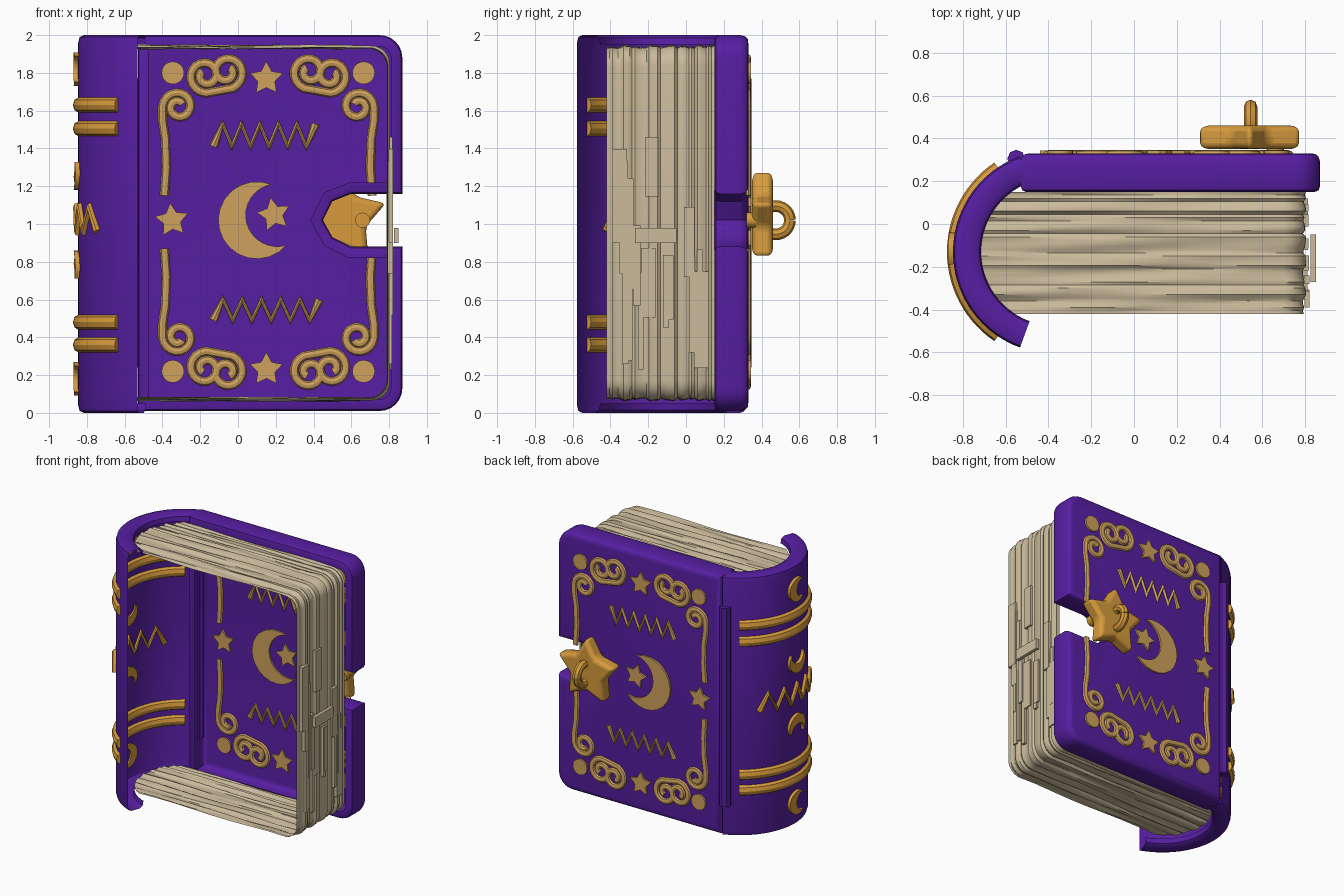
import bpy, bmesh, random
from math import sin, cos, pi, radians, sqrt
from mathutils import Vector

random.seed(4)
if "Cube" in bpy.data.objects:
    bpy.data.objects.remove(bpy.data.objects["Cube"])
parts = []


def material(name, rgb):
    m = bpy.data.materials.new(name)
    m.use_nodes = True
    m.diffuse_color = (*rgb, 1)
    m.node_tree.nodes["Principled BSDF"].inputs["Base Color"].default_value = (*rgb, 1)
    return m


PURPLE = material("purple leather", (0.095, 0.013, 0.36))
GOLD = material("clasp gold", (0.68, 0.33, 0.045))
PALE = material("pale gold", (0.62, 0.36, 0.11))
PAPER = material("paper", (0.60, 0.50, 0.33))


def add(name, mesh, mat):
    mesh.materials.clear()
    mesh.materials.append(mat)
    ob = bpy.data.objects.new(name, mesh)
    bpy.context.collection.objects.link(ob)
    parts.append(ob)
    return ob


def from_bmesh(name, bm, mat):
    bmesh.ops.recalc_face_normals(bm, faces=bm.faces)
    me = bpy.data.meshes.new(name)
    bm.to_mesh(me)
    bm.free()
    return add(name, me, mat)


def sheet(name, rows, mat, closed=False, cap=False):
    """Quads between successive rows of points."""
    bm = bmesh.new()
    vs = [[bm.verts.new(p) for p in row] for row in rows]
    for a, b in zip(vs, vs[1:]):
        for i in range(len(a) - (not closed)):
            j = (i + 1) % len(a)
            bm.faces.new((a[i], a[j], b[j], b[i]))
    if cap:
        bm.faces.new(vs[-1])
    return from_bmesh(name, bm, mat)


def plate(name, outline, place, w0, w1, mat):
    """Flat outline given thickness and placed on a surface."""
    bm = bmesh.new()
    lo, hi = [[bm.verts.new(place(u, v, w)) for u, v in outline] for w in (w0, w1)]
    bm.faces.new(lo)
    bm.faces.new(hi)
    for i in range(len(lo)):
        j = (i + 1) % len(lo)
        bm.faces.new((lo[i], lo[j], hi[j], hi[i]))
    return from_bmesh(name, bm, mat)


def tube(name, pts, r, mat):
    cu = bpy.data.curves.new(name, "CURVE")
    cu.dimensions = "3D"
    cu.bevel_depth, cu.bevel_resolution, cu.use_fill_caps = r, 2, True
    sp = cu.splines.new("POLY")
    sp.points.add(len(pts) - 1)
    for p, co in zip(sp.points, pts):
        p.co = (*co, 1)
    tmp = bpy.data.objects.new(name, cu)
    me = bpy.data.meshes.new_from_object(tmp)
    bpy.data.objects.remove(tmp)
    return add(name, me, mat)


# Surfaces that carry the ornaments
BACK = 0.33
CX, CY, R_OUT, R_IN = -0.37, -0.13, 0.476, 0.345


def on_cover(u, v, w):
    return (u, BACK + w, v)


def on_spine(u, v, w):
    a = pi + u / R_OUT
    return (CX + (R_OUT + w) * cos(a), CY + (R_OUT + w) * sin(a), v)


# Outlines
def disc(x, z, r, n=20):
    return [(x + r * cos(2 * pi * i / n), z + r * sin(2 * pi * i / n)) for i in range(n)]


def star(x, z, r, inner=0.52, turn=0):
    return [(x + q * cos(a), z + q * sin(a)) for i in range(10)
            for q, a in [(r * (inner if i % 2 else 1), pi / 2 + turn + i * pi / 5)]]


def crescent(x, z, r, half, cut, turn, n=16):
    h = radians(half)
    q = Vector((r * cos(h) - cut, r * sin(h)))
    a0 = q.angle_signed(Vector((1, 0)))
    pts = [(r * cos(a), r * sin(a)) for a in (h + (2 * pi - 2 * h) * i / n for i in range(n + 1))]
    pts += [(cut + q.length * cos(a), q.length * sin(a))
            for a in (2 * pi - a0 - (2 * pi - 2 * a0) * i / n for i in range(1, n))]
    t = radians(turn)
    return [(x + u * cos(t) - v * sin(t), z + u * sin(t) + v * cos(t)) for u, v in pts]


def spiral(x, z, start, turns, r0, r1, n=26):
    return [(x + r * cos(a), z + r * sin(a)) for i in range(n + 1)
            for r, a in [(r0 + (r1 - r0) * i / n, radians(start) + 2 * pi * turns * i / n)]]


def zigzag(x0, x1, z0, z1, n):
    return [(x0 + (x1 - x0) * i / n, z1 if i % 2 else z0) for i in range(n + 1)]


# Back cover: hollow tray with rounded rim and a clasp notch in its free edge
def corner(x, z, r, a0):
    return [(x + r * cos(radians(a0 + 15 * i)), z + r * sin(radians(a0 + 15 * i))) for i in range(7)]


notch = [(0.87, 0.88), (0.6, 0.88), (0.5, 0.93), (0.45, 1.02), (0.5, 1.12), (0.6, 1.16), (0.87, 1.16)]
outline = ([(-0.53, 0.01)] + corner(0.75, 0.13, 0.12, -90) + notch
           + corner(0.75, 1.88, 0.12, 0) + [(-0.53, 2.0)])


def inset(pts, d):
    out = []
    for i, p in enumerate(pts):
        p = Vector(p)
        e0 = (p - Vector(pts[i - 1])).normalized()
        e1 = (Vector(pts[(i + 1) % len(pts)]) - p).normalized()
        n0, n1 = Vector((-e0.y, e0.x)), Vector((-e1.y, e1.x))
        out.append(p + (n0 + n1) * d / (1 + n0.dot(n1)))
    return out


rim = [(0.06, 0.15), (0.025, 0.15), (0.007, 0.158), (0, 0.18), (0, 0.29),
       (0.008, 0.315), (0.022, 0.327), (0.045, BACK)]
sheet("back_cover", [[(p[0], y, p[1]) for p in inset(outline, d)] for d, y in rim],
      PURPLE, closed=True, cap=True)

# Spine: curved shell with lips at top and bottom
lip = [(R_IN, 1.95), (0.352, 1.985), (0.375, 2), (0.445, 2), (0.468, 1.99), (R_OUT, 1.96)]
section = lip + [(r, 2 - z) for r, z in reversed(lip)]
sheet("spine", [[(CX - r * cos(a), CY + r * sin(a), z) for r, z in section]
                for a in (radians(-70 + 5 * i) for i in range(29))], PURPLE)
tube("hinge", [(-0.55, 0.305, z) for z in (0.24, 0.27, 1.74, 1.77)], 0.042, PURPLE)

# Page block: rippled sheet wrapping bottom, fore edge and top
rows = []
for k in range(39):
    y = -0.42 + 0.57 * k / 38
    d = random.uniform(-0.012, 0.006)
    left = CX - sqrt(R_IN ** 2 - (y - CY) ** 2)
    path = ([(left, 0.07)] + [(left + (0.7 - left) * i / 8, 0.07 + 0.005 * sin(i + k)) for i in range(1, 8)]
            + corner(0.7, 0.17, 0.1, -90) + corner(0.7, 1.84, 0.1, 0)
            + [(0.7 - (0.7 - left) * i / 8, 1.94 + 0.005 * sin(i + k)) for i in range(1, 9)])
    mid = Vector((0.05, 1.005))
    rows.append([(x + (d if x > 0.7 else 0), y, z + d * (1 if z > mid.y else -1) * (abs(z - mid.y) > 0.8))
                 for x, z in path])
sheet("pages", rows, PAPER)


def leaf(name, x, y0, y1, z0, z1):
    plate(name, [(y0, z0), (y1, z0), (y1, z1), (y0, z1)], lambda u, v, w: (x + w, u, v), -0.015, 0.01, PAPER)


# Loose leaf edges on the fore edge
for i in range(16):
    y, z = random.uniform(-0.41, 0.06), random.uniform(0.22, 1.2)
    leaf("leaf_edge", 0.8 + 0.012 * random.random(), y, y + random.uniform(0.02, 0.08), z,
         z + random.uniform(0.2, 0.6))
leaf("middle_leaf", 0.84, -0.27, -0.05, 0.9, 0.98)

# Cover ornaments, mirrored left-right and top-bottom
MX, MZ = 0.16, 1.01
scroll = (spiral(-0.17, 1.785, 270, -1.4, 0.092, 0.025)[::-1]
          + spiral(-0.06, 1.805, 290, 1.35, 0.092, 0.025))
side_vine = ([(-0.39, 1.15), (-0.38, 1.3), (-0.385, 1.45), (-0.4, 1.55)]
             + spiral(-0.315, 1.62, 180, -1.4, 0.085, 0.025))


def relief(name, pts):
    ob = tube(name, [(x, 0, z) for x, z in pts], 0.023, PALE)
    ob.scale.y = 0.65
    ob.location.y = BACK


for sx in (1, -1):
    for sz in (1, -1):
        def flip(pts):
            return [(MX + sx * (x - MX), MZ + sz * (z - MZ)) for x, z in pts]
        relief("scroll", flip(scroll))
        relief("side_vine", flip(side_vine))
        plate("corner_stud", flip(disc(-0.345, 1.8, 0.06)), on_cover, -0.012, 0.014, PALE)
for x, z, t in ((0.15, 1.77, 0), (0.15, 0.23, 0), (-0.35, 1.02, 0.1), (0.19, 1.05, 0.2)):
    plate("cover_star", star(x, z, 0.092, turn=t), on_cover, -0.012, 0.014, PALE)
plate("cover_moon", crescent(0.1, 1.02, 0.205, 53.6, 0.11, 14), on_cover, -0.012, 0.014, PALE)
relief("upper_zigzag", zigzag(-0.13, 0.41, 1.41, 1.53, 11))
relief("lower_zigzag", zigzag(-0.13, 0.43, 0.49, 0.6, 11))

# Spine ornaments
for z in (1.63, 1.505, 0.48, 0.36):
    band = tube("spine_band", [(R_OUT * cos(a), R_OUT * sin(a), 0)
                               for a in (radians(124 + 4 * i) for i in range(29))], 0.028, GOLD)
    band.scale.z = 1.4
    band.location = (CX, CY, z)
for z, t in ((1.82, 0), (1.27, 90), (0.77, -90), (0.18, 0)):
    plate("spine_moon", crescent(0, z, 0.09, 50, 0.05, t), on_spine, -0.012, 0.024, GOLD)
tube("spine_zigzag", [on_spine(u, v, 0.004) for u, v in zigzag(-0.32, 0.32, 0.96, 1.09, 10)], 0.023, GOLD)

# Clasp: puffy star with pull ring and peg
clasp = plate("clasp_star", star(0.54, 1.03, 0.255, 0.56), on_cover, 0.02, 0.13, GOLD)
bev = clasp.modifiers.new("round", "BEVEL")
bev.width, bev.segments = 0.028, 3
ring = [(0.545, 0.475 + 0.075 * cos(a), 1.02 + 0.075 * sin(a)) for a in (2 * pi * i / 28 for i in range(29))]
tube("clasp_ring", ring, 0.031, GOLD)
plate("clasp_peg", disc(0.66, 1.02, 0.04), on_cover, -0.01, 0.04, GOLD)

# Smooth shading with sharp edges kept
bpy.ops.object.select_all(action="DESELECT")
for ob in parts:
    ob.select_set(True)
bpy.context.view_layer.objects.active = parts[0]
bpy.ops.object.shade_smooth_by_angle(angle=radians(35))
